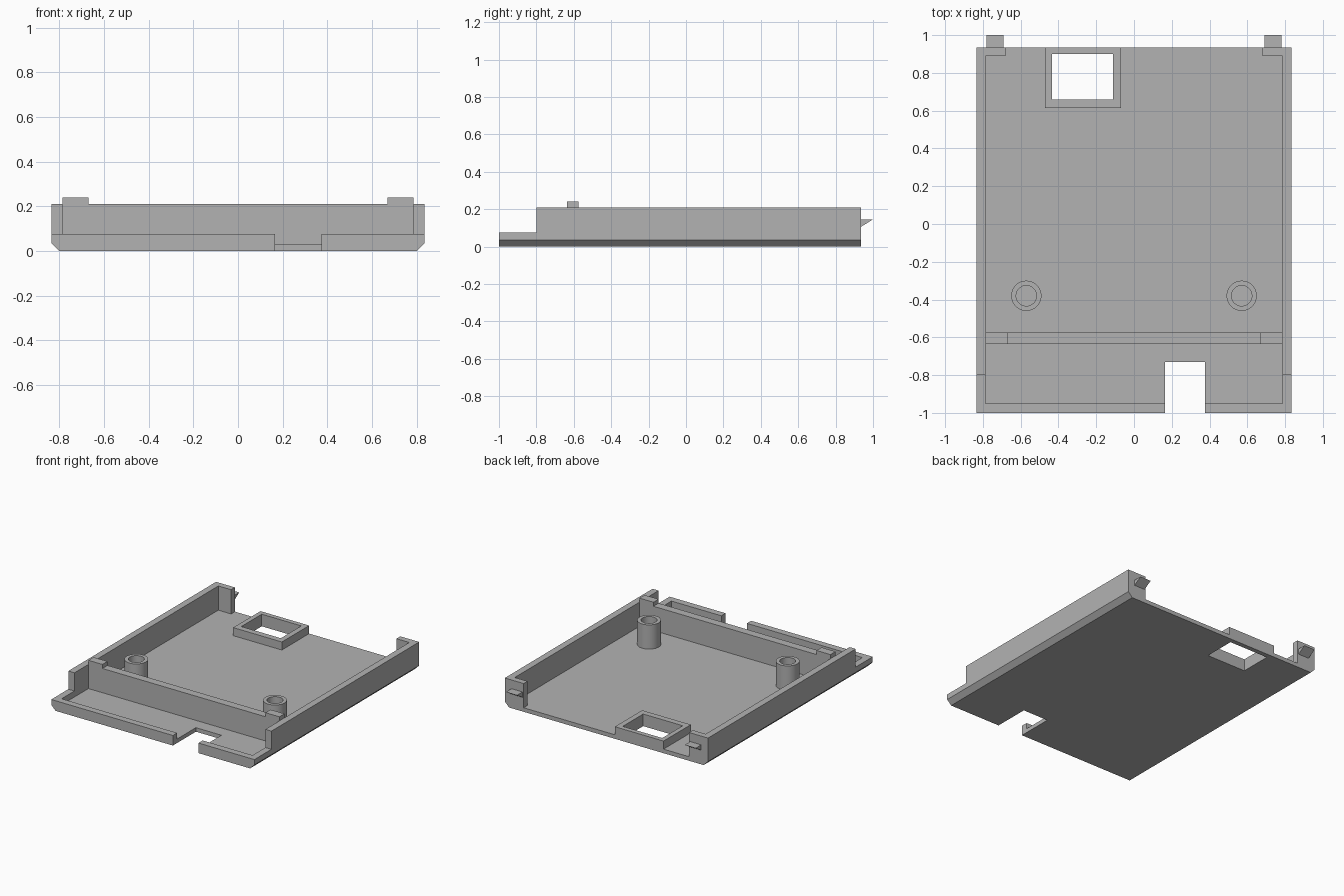
import bpy, bmesh
from math import radians

cube = bpy.data.objects.get("Cube")
if cube:
    bpy.data.objects.remove(cube, do_unlink=True)

grey = bpy.data.materials.new("plain grey")
grey.use_nodes = True
COLOUR = (0.45, 0.45, 0.45, 1)
grey.diffuse_color = COLOUR
grey.node_tree.nodes["Principled BSDF"].inputs["Base Color"].default_value = COLOUR

FLOOR, LIP, WALL_TOP = 0.03, 0.075, 0.21
OUT_X, IN_X = 0.835, 0.785
FRONT, BACK = -1.0, 0.935


def finish(bm, name):
    bmesh.ops.recalc_face_normals(bm, faces=bm.faces)
    mesh = bpy.data.meshes.new(name)
    bm.to_mesh(mesh)
    bm.free()
    mesh.materials.append(grey)
    obj = bpy.data.objects.new(name, mesh)
    bpy.context.collection.objects.link(obj)
    return obj


def prism(name, outline, move):
    """Extrude a closed outline of 3D points along a vector."""
    bm = bmesh.new()
    face = bm.faces.new([bm.verts.new(p) for p in outline])
    new = bmesh.ops.extrude_face_region(bm, geom=[face])["geom"]
    verts = [g for g in new if isinstance(g, bmesh.types.BMVert)]
    bmesh.ops.translate(bm, verts=verts, vec=move)
    return finish(bm, name)


def box(name, x, y, z):
    base = [(x[0], y[0], z[0]), (x[1], y[0], z[0]),
            (x[1], y[1], z[0]), (x[0], y[1], z[0])]
    return prism(name, base, (0, 0, z[1] - z[0]))


def cut(obj, cutter):
    cutter.hide_render = True
    mod = obj.modifiers.new("cut", "BOOLEAN")
    mod.operation = "DIFFERENCE"
    mod.solver = "EXACT"
    mod.object = cutter
    bpy.context.view_layer.objects.active = obj
    bpy.ops.object.modifier_apply(modifier=mod.name)


def tube(name, x, y, outer, inner, z0, z1, sides=48):
    """Hollow post: four rings bridged into a closed loop of walls."""
    bm = bmesh.new()
    rings = []
    for r, z in ((outer, z0), (outer, z1), (inner, z1), (inner, z0)):
        ring = bmesh.ops.create_circle(bm, segments=sides, radius=r)["verts"]
        bmesh.ops.translate(bm, verts=ring, vec=(x, y, z))
        rings.append(ring)
    for a, b in zip(rings, rings[1:] + rings[:1]):
        for i in range(sides):
            j = (i + 1) % sides
            bm.faces.new((a[i], a[j], b[j], b[i]))
    obj = finish(bm, name)
    bpy.ops.object.select_all(action="DESELECT")
    obj.select_set(True)
    bpy.context.view_layer.objects.active = obj
    bpy.ops.object.shade_smooth_by_angle(angle=radians(35))
    return obj


# Floor and side walls: one channel section with chamfered lower edges
half = [(0.8, 0), (OUT_X, 0.035), (OUT_X, WALL_TOP), (IN_X, WALL_TOP), (IN_X, FLOOR)]
section = half + [(-x, z) for x, z in reversed(half)]
tray = prism("tray", [(x, FRONT, z) for x, z in section], (0, BACK - FRONT, 0))

# Low front lip
lip = box("front_lip", (-IN_X, IN_X), (FRONT, -0.95), (FLOOR, LIP))

# Raised rim around the floor window
frame = box("window_frame", (-0.47, -0.07), (0.615, BACK), (FLOOR, 0.09))

# Openings
step = box("step_cutter", (-1, 1), (-1.1, -0.8), (LIP, 0.5))
notch = box("notch_cutter", (0.165, 0.375), (-1.1, -0.73), (-0.1, 0.5))
window = box("window_cutter", (-0.435, -0.11), (0.66, 0.9), (-0.1, 0.5))
for part, cutters in ((tray, (step, notch, window)), (lip, (notch,)), (frame, (window,))):
    for cutter in cutters:
        cut(part, cutter)
for cutter in (step, notch, window):
    bpy.data.objects.remove(cutter, do_unlink=True)

# Cross wall
box("cross_wall", (-IN_X, IN_X), (-0.635, -0.575), (FLOOR, WALL_TOP))

# Paired parts on both sides
for side, s in (("left", 1), ("right", -1)):
    box(side + "_wall_tab", (s * 0.67, s * IN_X), (-0.635, -0.575), (WALL_TOP, 0.24))
    box(side + "_back_return", (s * 0.68, s * IN_X), (0.89, BACK), (FLOOR, WALL_TOP))
    prism(side + "_clip",
          [(s * 0.69, BACK, 0.105), (s * 0.69, BACK, 0.145), (s * 0.69, 1.0, 0.145)],
          (s * 0.09, 0, 0))
    tube(side + "_post", s * 0.57, -0.38, 0.08, 0.054, FLOOR, WALL_TOP)
